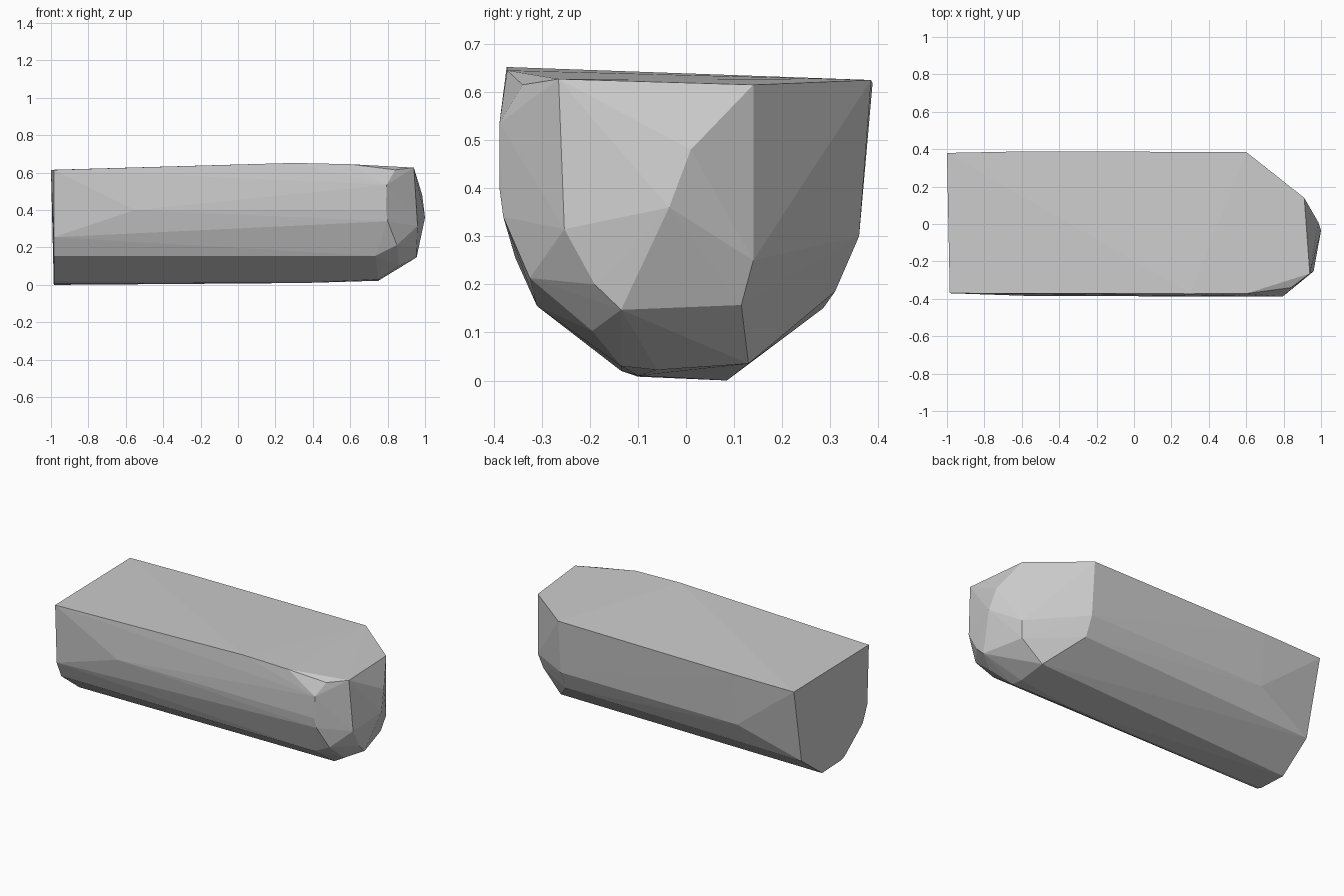
import bpy
import bmesh

# Stations along the log: (x, y, z) groups wrapped by one convex faceted skin
flat_end = [(-1.0, 0.38, 0.615), (-0.985, -0.37, 0.615), (-0.985, -0.355, 0.255),
            (-0.985, -0.31, 0.155), (-0.985, -0.135, 0.02), (-0.985, -0.10, 0.008),
            (-0.985, 0.085, 0.0), (-0.985, 0.285, 0.15)]
body = [(-0.6, 0.388, 0.618), (-0.6, 0.36, 0.30), (-0.55, -0.385, 0.40),
        (0.3, -0.373, 0.652), (0.6, -0.372, 0.645), (0.35, -0.10, 0.01)]
shoulder = [(0.6, 0.385, 0.625), (0.6, 0.36, 0.30), (0.6, 0.31, 0.185),
            (0.76, 0.13, 0.035), (0.75, -0.06, 0.022), (0.75, -0.135, 0.03),
            (0.735, -0.31, 0.155), (0.80, -0.38, 0.34), (0.79, -0.388, 0.40),
            (0.795, -0.388, 0.535), (0.84, -0.34, 0.615)]
nose = [(0.91, 0.14, 0.615), (0.91, 0.14, 0.25), (0.89, 0.115, 0.157),
        (0.985, 0.01, 0.48), (1.0, -0.035, 0.36), (0.94, -0.265, 0.627),
        (0.96, -0.253, 0.315), (0.955, -0.19, 0.20), (0.955, -0.135, 0.147),
        (0.86, -0.195, 0.103), (0.85, -0.325, 0.213)]

# Faceted half log
bm = bmesh.new()
for co in flat_end + body + shoulder + nose:
    bm.verts.new(co)
hull = bmesh.ops.convex_hull(bm, input=bm.verts)
loose = [v for v in bm.verts if not v.link_faces]
bmesh.ops.delete(bm, geom=loose, context='VERTS')
bmesh.ops.recalc_face_normals(bm, faces=bm.faces)
mesh = bpy.data.meshes.new("half_log")
bm.to_mesh(mesh)
bm.free()

grey = bpy.data.materials.new("plain grey")
grey.diffuse_color = (0.6, 0.6, 0.6, 1.0)
mesh.materials.append(grey)

log = bpy.data.objects.new("half_log", mesh)
bpy.context.collection.objects.link(log)
